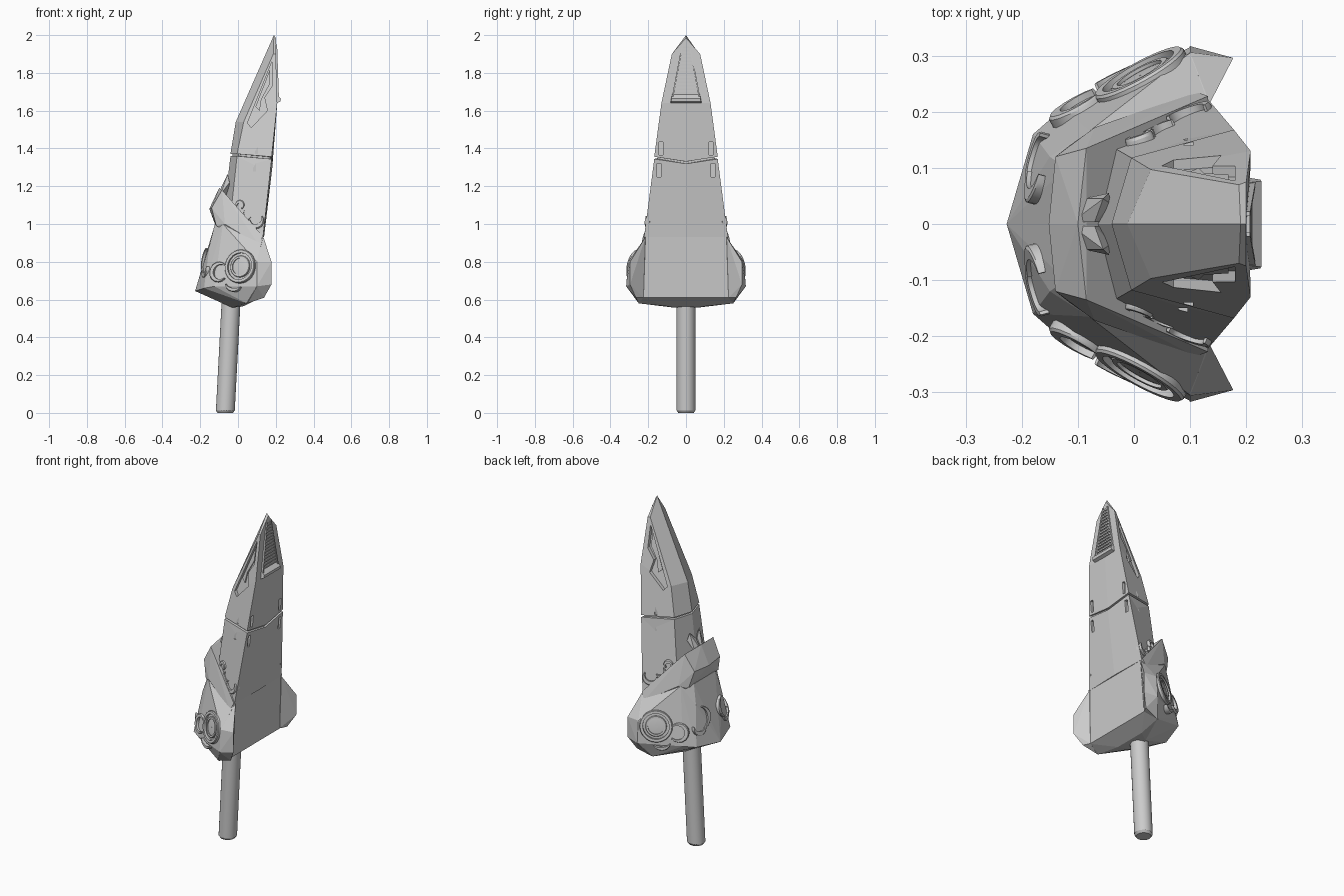
import bpy, bmesh, math
from mathutils import Vector as V
from mathutils.bvhtree import BVHTree

if "Cube" in bpy.data.objects:
    bpy.data.objects.remove(bpy.data.objects["Cube"])

steel = bpy.data.materials.new("plain_grey")
steel.diffuse_color = (0.6, 0.6, 0.6, 1)
steel.use_nodes = True
steel.node_tree.nodes["Principled BSDF"].inputs["Base Color"].default_value = steel.diffuse_color


def finish(name, bm, mirror=False):
    if mirror:
        dup = bmesh.ops.duplicate(bm, geom=bm.verts[:] + bm.edges[:] + bm.faces[:])
        for v in dup["geom"]:
            if isinstance(v, bmesh.types.BMVert):
                v.co.y *= -1
    bm.normal_update()
    bmesh.ops.recalc_face_normals(bm, faces=bm.faces)
    me = bpy.data.meshes.new(name)
    bm.to_mesh(me)
    bm.free()
    me.materials.append(steel)
    ob = bpy.data.objects.new(name, me)
    bpy.context.collection.objects.link(ob)
    return ob


def loft(bm, rings, closed=False):
    rows = [[bm.verts.new(p) for p in r] for r in rings]
    n = len(rows[0])
    pairs = list(zip(rows, rows[1:])) + ([(rows[-1], rows[0])] if closed else [])
    for a, b in pairs:
        for i in range(n):
            j = (i + 1) % n
            bm.faces.new((a[i], a[j], b[j], b[i]))
    if not closed:
        bm.faces.new(rows[0])
        bm.faces.new(rows[-1])


def hull(points, both=True):
    bm = bmesh.new()
    for x, y, z in points:
        bm.verts.new((x, y, z))
        if both and y:
            bm.verts.new((x, -y, z))
    bmesh.ops.convex_hull(bm, input=bm.verts)
    junk = [v for v in bm.verts if not v.link_faces]
    bmesh.ops.delete(bm, geom=junk, context='VERTS')
    bmesh.ops.dissolve_limit(bm, angle_limit=0.02, verts=bm.verts, edges=bm.edges)
    return bm


def ring6(f, e, b, c):
    m = lambda p: (p[0], -p[1], p[2])
    return [V(p) for p in (f, e, b, c, m(b), m(e))]


def shift(ring, dz, k=1.0):
    return [V((0.08 + (p.x - 0.08) * k, p.y * k, p.z + dz)) for p in ring]


# blade with a seam groove
low = ring6((-.10, 0, .85), (-.06, .15, .85), (.132, .222, .93), (.138, 0, .93))
mid = ring6((-.04, 0, 1.365), (-.005, .118, 1.365), (.178, .168, 1.35), (.184, 0, 1.325))
top = ring6((-.012, 0, 1.54), (.03, .097, 1.54), (.208, .13, 1.64), (.205, 0, 1.64))
tip = ring6((.19, 0, 2.0), (.187, .07, 1.9), (.2, .075, 1.9), (.2, 0, 1.985))
bm = bmesh.new()
loft(bm, [low, shift(mid, -.006), shift(mid, -.005, .9), shift(mid, .005, .9),
          shift(mid, .006), top, tip])
blade = finish("blade", bm)

# recess and slot cutters
E, B, T = V((.03, .097, 1.54)), V((.208, .13, 1.64)), V((.2, .075, 1.9))
nrm = (B - E).cross(T - E)


def side_y(x, z):
    return E.y - (nrm.x * (x - E.x) + nrm.z * (z - E.z)) / nrm.y


def side_prism(bm, pts, inner, outer):
    loft(bm, [[(x, side_y(x, z) + d, z) for x, z in pts] for d in (inner, outer)])


def box(bm, c, s):
    x, y, z = c
    a, b, h = (v / 2 for v in s)
    loft(bm, [[(x - a, y - b, z + k), (x + a, y - b, z + k), (x + a, y + b, z + k), (x - a, y + b, z + k)]
              for k in (-h, h)])


bm = bmesh.new()
side_prism(bm, [(.18, 1.86), (.05, 1.535), (.07, 1.51), (.155, 1.60), (.14, 1.67), (.18, 1.73)], -.02, .08)
box(bm, (.097, .16, 1.40), (.016, .04, .06))
box(bm, (.087, .17, 1.305), (.016, .04, .055))
box(bm, (.19, .133, 1.40), (.04, .02, .07))
box(bm, (.18, .143, 1.285), (.04, .02, .07))
cutter = finish("recess_cutter", bm, True)
cutter.hide_render = True
mod = blade.modifiers.new("cut", 'BOOLEAN')
mod.object, mod.operation, mod.solver = cutter, 'DIFFERENCE', 'EXACT'
bpy.context.view_layer.objects.active = blade
bpy.ops.object.modifier_apply(modifier="cut")
bpy.data.objects.remove(cutter)

# raised plate in each blade recess
bm = bmesh.new()
side_prism(bm, [(.17, 1.82), (.092, 1.62), (.115, 1.60), (.124, 1.66), (.168, 1.74)], -.03, -.01)
finish("recess_plate", bm, True)

# vent at the blade tip
bm = bmesh.new()
loft(bm, [[(.19, y, 1.635), (.225, y * .93, 1.648), (.227, y * .9, 1.665), (.2, y * .86, 1.69)]
          for y in (-.085, .085)])
for s in (-1, 1):
    loft(bm, [[(.19, s * (y - .004), z), (.19, s * (y + .004), z), (x, s * (y + .004), z), (x, s * (y - .004), z)]
              for y, z, x in ((.073, 1.66, .217), (.018, 1.95, .207))])
for i in range(14):
    z = 1.695 + i * .0185
    box(bm, (.206 - (z - 1.66) * .02, 0, z), (.012, 2 * (.068 - (z - 1.66) * .18), .009))
finish("tip_vent", bm)

# guard body, side flaps and collar
body = finish("guard_body", hull([
    (.132, .215, .93), (.118, .23, .61), (.045, .25, .58), (.10, .305, .80), (.10, .315, .67),
    (-.125, .208, .67), (-.18, .16, .66), (-.227, 0, .645), (-.155, 0, .89), (-.15, .12, .89),
    (-.122, .1, 1.0), (-.08, .165, 1.0), (-.03, .06, .557), (.03, .1, .565)]))
flap = finish("guard_flap", hull([
    (.135, .215, .93), (.177, .296, .80), (.177, .296, .68), (.138, .265, .61), (.118, .225, .61),
    (.10, .306, .80), (.10, .317, .67), (.05, .25, .58), (.06, .2, .9)], False), True)
collar = finish("guard_collar", hull([
    (-.152, 0, 1.08), (-.14, .12, 1.085), (-.1, 0, 1.19), (-.085, .135, 1.18), (.132, .228, .935),
    (-.122, 0, 1.0), (-.115, .14, .99), (-.07, .172, 1.0), (.11, .236, .89)]))

# small wings on the collar front
finish("collar_wings", hull([
    (-.11, .004, 1.15), (-.06, .004, 1.15), (-.07, .004, 1.22), (-.09, .045, 1.16),
    (-.045, .055, 1.22), (-.055, .045, 1.265), (-.04, .035, 1.2)], False), True)

trees = []
for ob in (body, flap, collar, blade):
    t = bmesh.new()
    t.from_mesh(ob.data)
    trees.append(BVHTree.FromBMesh(t))
    t.free()


def hook(bm, a, z, r0, r1, start, end, h, front=False):
    """Flat arc lying on the surface; front hooks use y for a, side hooks use x."""
    o, d = (V((-1, a, z)), V((1, 0, 0))) if front else (V((a, 1, z)), V((0, -1, 0)))
    hits = [r for r in (t.ray_cast(o, d) for t in trees) if r[0]]
    p, n = min(hits, key=lambda r: r[3])[:2]
    u = V((0, 0, 1)).cross(n).normalized()
    if (u.y if front else u.x) < 0:
        u = -u
    w = n.cross(u).normalized()
    if w.z < 0:
        w = -w
    full = end - start >= 360
    steps = 28 if full else 12
    rings = []
    for i in range(steps + (0 if full else 1)):
        f = i / steps
        t = math.radians(start + (end - start) * f)
        taper = 1 if full else .25 + .75 * math.sin(math.pi * f)
        ri = r1 - (r1 - r0) * taper
        q = u * math.cos(t) + w * math.sin(t)
        rings.append([p + q * ri - n * .015, p + q * r1 - n * .015, p + q * r1 + n * h * .6,
                      p + q * (r1 - .2 * (r1 - ri)) + n * h, p + q * ri + n * h])
    loft(bm, rings, full)


# round side bosses
bm = bmesh.new()
hook(bm, .013, .775, .072, .09, 0, 360, .012)
hook(bm, .013, .775, .045, .058, 0, 360, .008)
hook(bm, .013, .775, .002, .045, 0, 360, .003)
finish("side_boss", bm, True)

# curled trim on sides, collar and front
bm = bmesh.new()
hook(bm, -.10, .745, .03, .055, 40, 320, .012)
hook(bm, -.02, .69, .03, .05, 190, 330, .015)
hook(bm, .012, 1.10, .008, .026, -60, 230, .014)
hook(bm, .05, 1.05, .012, .03, 120, 330, .014)
hook(bm, .10, 1.015, .018, .042, 170, 400, .014)
hook(bm, .10, .81, .04, .065, 100, 260, .008, True)
hook(bm, .12, .76, .02, .045, 180, 380, .008, True)
finish("curled_trim", bm, True)

# handle
bm = bmesh.new()
loft(bm, [[(x + r * math.cos(i * math.pi / 12), r * math.sin(i * math.pi / 12), z) for i in range(24)]
          for x, r, z in ((-.068, .041, 0), (-.067, .05, .013), (-.035, .05, .62))])
handle = finish("handle", bm)

for ob in bpy.data.objects:
    ob.select_set(ob.name in ("handle", "side_boss", "curled_trim"))
bpy.context.view_layer.objects.active = handle
bpy.ops.object.shade_smooth_by_angle(angle=math.radians(30))
